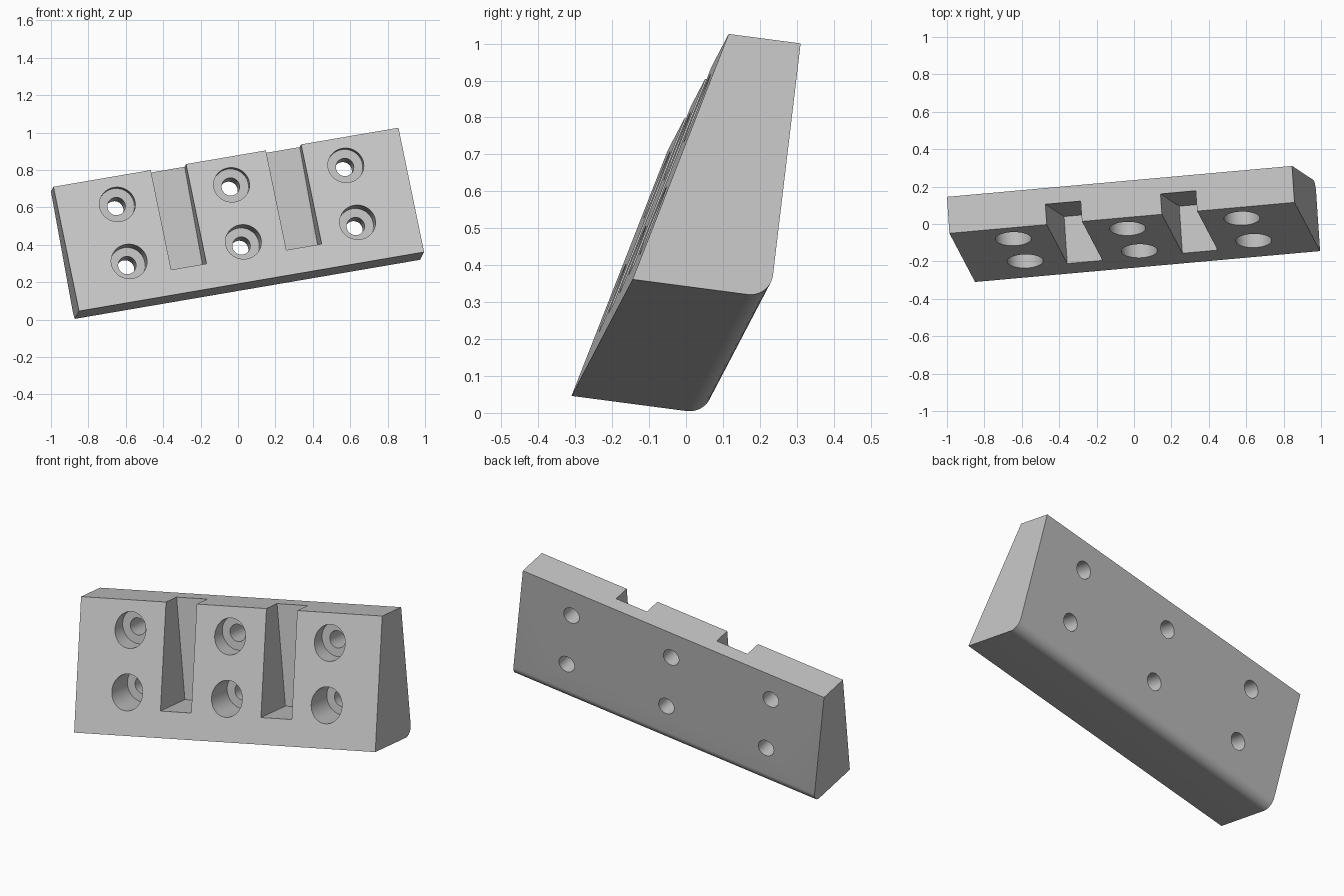
import bpy, bmesh, math
from mathutils import Matrix, Vector

if "Cube" in bpy.data.objects:
    bpy.data.objects.remove(bpy.data.objects["Cube"])

# Block dimensions in its own frame: x = length, y = depth, z = height
LENGTH, HEIGHT = 1.879, 0.704
DEPTH, SLOPE, FILLET = 0.377, 0.18, 0.062

grey = bpy.data.materials.new("light_grey")
grey.use_nodes = True
colour = (0.55, 0.55, 0.55, 1)
grey.diffuse_color = colour
grey.node_tree.nodes["Principled BSDF"].inputs["Base Color"].default_value = colour


def make_object(name, bm):
    bmesh.ops.recalc_face_normals(bm, faces=bm.faces)
    mesh = bpy.data.meshes.new(name)
    bm.to_mesh(mesh)
    bm.free()
    mesh.materials.append(grey)
    obj = bpy.data.objects.new(name, mesh)
    bpy.context.collection.objects.link(obj)
    return obj


def box(name, low, high):
    bm = bmesh.new()
    low, high = Vector(low), Vector(high)
    size = high - low
    bmesh.ops.create_cube(bm, size=1, matrix=Matrix.Translation((low + high) / 2) @ Matrix.Diagonal((*size, 1)))
    return make_object(name, bm)


def cylinder(name, x, z, radius, y0, y1):
    bm = bmesh.new()
    place = Matrix.Translation((x, (y0 + y1) / 2, z)) @ Matrix.Rotation(math.pi / 2, 4, "X")
    bmesh.ops.create_cone(bm, cap_ends=True, segments=48, radius1=radius, radius2=radius,
                          depth=y1 - y0, matrix=place)
    return make_object(name, bm)


# Wedge profile with a rounded lower back edge, extruded along its length
profile = [(0, 0)]
for i in range(13):
    t = math.pi / 2 * i / 12
    profile.append((DEPTH - FILLET + FILLET * math.sin(t), FILLET - FILLET * math.cos(t)))
profile += [(DEPTH, HEIGHT), (SLOPE, HEIGHT)]
bm = bmesh.new()
face = bm.faces.new([bm.verts.new((0, y, z)) for y, z in profile])
ext = bmesh.ops.extrude_face_region(bm, geom=[face])
bmesh.ops.translate(bm, vec=(LENGTH, 0, 0), verts=[v for v in ext["geom"] if isinstance(v, bmesh.types.BMVert)])
block = make_object("wedge_block", bm)

# Two open-topped slots and six counterbored screw holes
cutters = []
for x in (0.53, LENGTH - 0.53 - 0.192):
    cutters.append(box("slot_cutter", (x, -0.2, 0.14), (x + 0.192, 0.29, 0.9)))
for x in (LENGTH / 2 - 0.622, LENGTH / 2, LENGTH / 2 + 0.622):
    for z in (0.225, 0.548):
        cutters.append(cylinder("counterbore_cutter", x, z, 0.096, -0.2, 0.22))
        cutters.append(cylinder("hole_cutter", x, z, 0.048, -0.2, 0.6))

bpy.ops.object.select_all(action="DESELECT")
block.select_set(True)
bpy.context.view_layer.objects.active = block
for cutter in cutters:
    mod = block.modifiers.new("cut", "BOOLEAN")
    mod.operation = "DIFFERENCE"
    mod.solver = "EXACT"
    mod.object = cutter
    bpy.ops.object.modifier_apply(modifier=mod.name)
    bpy.data.objects.remove(cutter)
bpy.ops.object.shade_smooth_by_angle(angle=math.radians(30))

# Tilt the finished block into its resting pose
along = Vector((0.982, 0.088, 0.168)).normalized()
back = Vector((-0.066, 0.988, -0.13))
back = (back - along * back.dot(along)).normalized()
up = along.cross(back)
pose = Matrix((along, back, up)).transposed().to_4x4()
pose.translation = (-0.85, -0.31, 0.046)
block.data.transform(pose)
